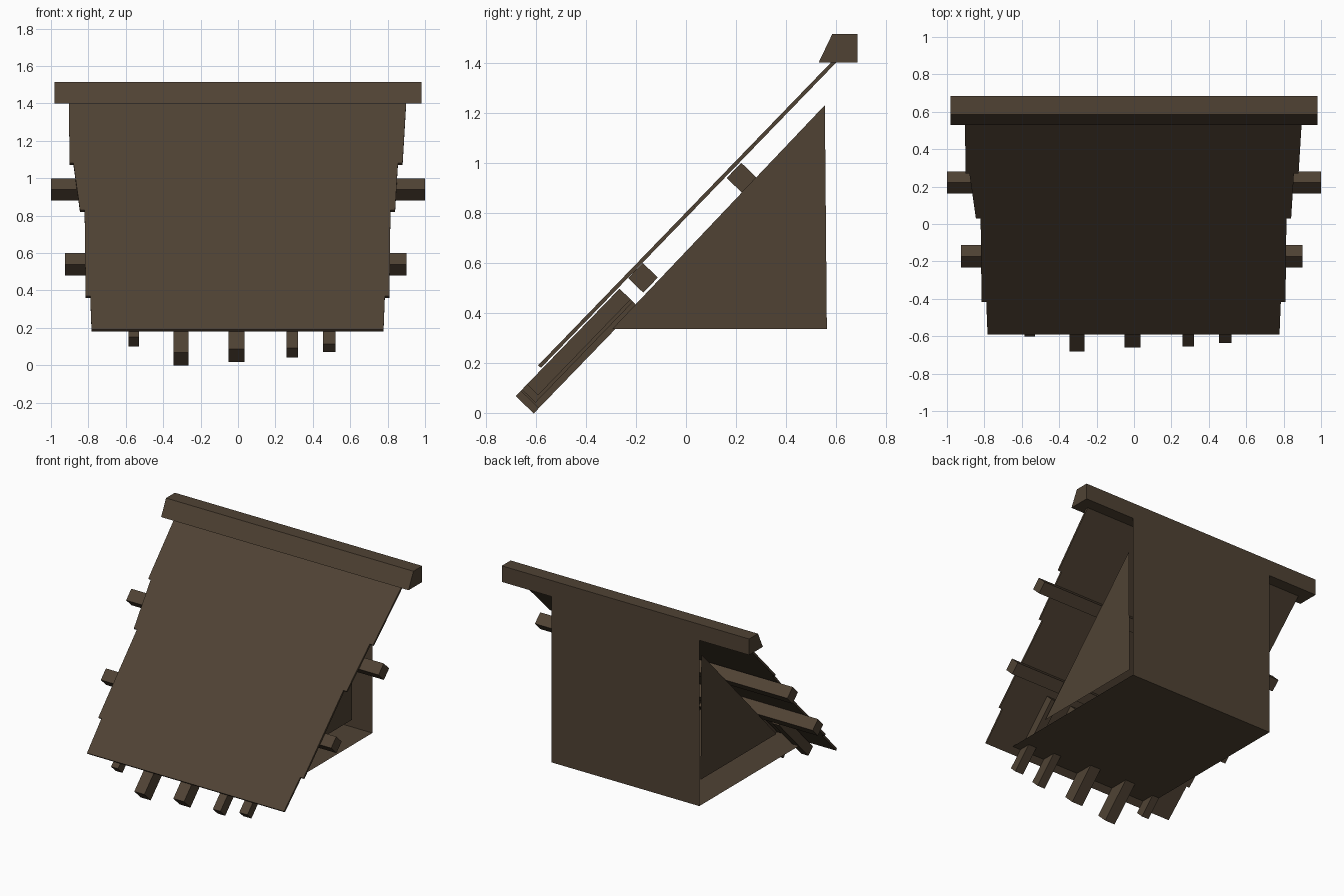
import bpy, math
from mathutils import Vector, Matrix

if "Cube" in bpy.data.objects:
    bpy.data.objects.remove(bpy.data.objects["Cube"])

wood = bpy.data.materials.new("dark_brown_wood")
wood.diffuse_color = (0.080, 0.055, 0.034, 1)
wood.use_nodes = True
wood.node_tree.nodes["Principled BSDF"].inputs["Base Color"].default_value = wood.diffuse_color

SLOPE = math.atan(1.034)                              # roof pitch
UP = Vector((0, math.cos(SLOPE), math.sin(SLOPE)))    # up the roof
OUT = Vector((0, -math.sin(SLOPE), math.cos(SLOPE)))  # off the roof


def roof_z(y):
    return 0.18 + 1.034 * (y + 0.58)


def mesh_object(name, verts, faces):
    me = bpy.data.meshes.new(name)
    me.from_pydata([tuple(v) for v in verts], [], faces)
    me.update()
    me.materials.append(wood)
    ob = bpy.data.objects.new(name, me)
    bpy.context.collection.objects.link(ob)
    return ob


def prism(name, ring, offset):
    """Solid made by sweeping a polygon along an offset."""
    n = len(ring)
    ring = [Vector(p) for p in ring]
    verts = ring + [p + Vector(offset) for p in ring]
    faces = [tuple(range(n))[::-1], tuple(range(n, 2 * n))]
    faces += [(i, (i + 1) % n, n + (i + 1) % n, n + i) for i in range(n)]
    return mesh_object(name, verts, faces)


# Sloped roof sheet with stepped side edges (x, z outline)
left = [(-0.905, 1.41), (-0.90, 1.07), (-0.88, 1.07), (-0.845, 0.82),
        (-0.82, 0.82), (-0.815, 0.36), (-0.79, 0.36), (-0.783, 0.18)]
right = [(0.778, 0.18), (0.785, 0.36), (0.81, 0.36), (0.815, 0.82),
         (0.84, 0.82), (0.855, 1.07), (0.88, 1.07), (0.90, 1.41)]
outline = [(x, -0.58 + (z - 0.18) / 1.034, z) for x, z in left + right]
prism("roof_sheet", outline, OUT * 0.015)

# Ridge beam along the top
ridge = [(0.53, 1.40), (0.685, 1.40), (0.685, 1.515), (0.585, 1.515)]
prism("ridge_beam", [(-0.98, y, z) for y, z in ridge], (1.96, 0, 0))

# Cross poles under the roof: name, x ends, centre y and z
for name, x0, x1, cy, cz in [("upper_cross_pole", -1.0, 1.0, 0.222, 0.94),
                             ("lower_cross_pole", -0.925, 0.90, -0.172, 0.54)]:
    c = Vector((x0, cy, cz))
    h = 0.042
    ring = [c + UP * a * h + OUT * b * h
            for a, b in ((-1, -1), (1, -1), (1, 1), (-1, 1))]
    prism(name, ring, (x1 - x0, 0, 0))

# Rafter ends below the eave: x range, lower end y, thickness
rafters = [(-0.585, -0.53, -0.605, 0.07), (-0.345, -0.265, -0.685, 0.10),
           (-0.05, 0.035, -0.665, 0.10), (0.26, 0.32, -0.66, 0.075),
           (0.455, 0.52, -0.64, 0.062)]
for i, (x0, x1, y, t) in enumerate(rafters):
    a = Vector((x0, y, roof_z(y))) - OUT * 0.006
    b = a + UP * ((-0.27 - y) / UP.y)
    prism(f"rafter_{i + 1}", [a, b, b - OUT * t, a - OUT * t], (x1 - x0, 0, 0))

# Back wall and floor are single sheets
W, B, F = 0.585, 0.685, 0.213
mesh_object("back_wall", [(-W, B, F), (W, B, F), (W, B, 1.40), (-W, B, 1.40)],
            [(3, 2, 1, 0)])
mesh_object("floor", [(-W, -0.54, F), (W, -0.54, F), (W, B, F), (-W, B, F)],
            [(3, 2, 1, 0)])

# Triangular side walls set in from the edges
for side, s in (("left", -1), ("right", 1)):
    mesh_object(side + "_side_wall",
                [(s * 0.51, -0.295, 0.335), (s * 0.51, 0.563, 0.335),
                 (s * 0.51, 0.555, 1.23)],
                [(0, 1, 2) if s > 0 else (2, 1, 0)])
